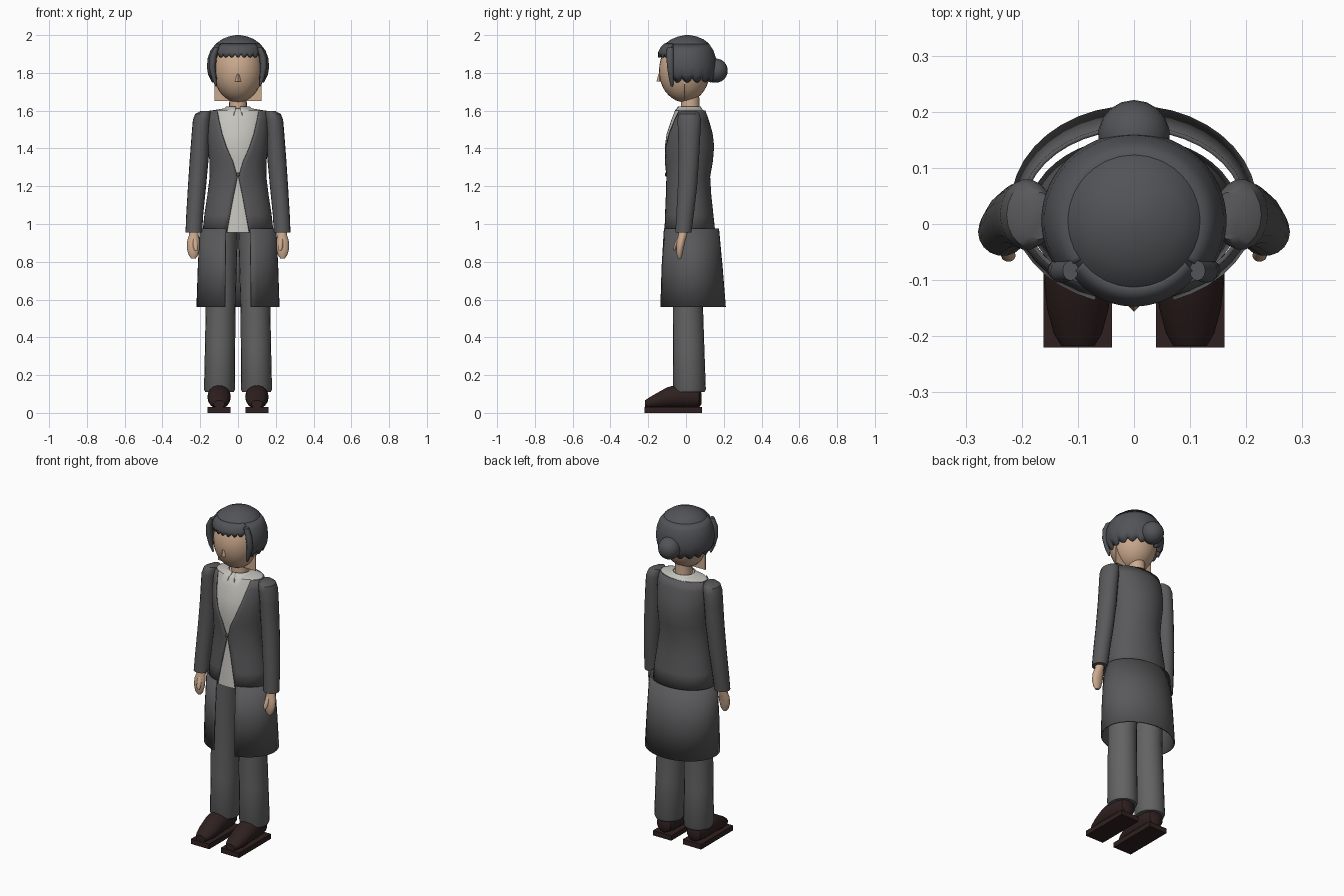
import bpy, bmesh
from math import sin, cos, pi, asin, radians
from mathutils import Matrix, Vector

if "Cube" in bpy.data.objects:
    bpy.data.objects.remove(bpy.data.objects["Cube"])


def material(name, r, g, b):
    m = bpy.data.materials.new(name)
    m.use_nodes = True
    m.diffuse_color = (r, g, b, 1)
    node = next(n for n in m.node_tree.nodes if n.type == "BSDF_PRINCIPLED")
    node.inputs["Base Color"].default_value = (r, g, b, 1)
    node.inputs["Roughness"].default_value = 0.8
    return m


SUIT = material("charcoal cloth", .10, .10, .105)
TROUSER = material("grey trousers", .125, .125, .127)
HAIR = material("slate hair", .085, .087, .095)
SKIN = material("skin", .60, .40, .27)
SHIRT = material("off white shirt", .56, .55, .51)
SHOE = material("dark brown leather", .028, .015, .014)


def finish(name, bm, mat, smooth=True, angle=40):
    bmesh.ops.recalc_face_normals(bm, faces=bm.faces)
    mesh = bpy.data.meshes.new(name)
    bm.to_mesh(mesh)
    bm.free()
    mesh.materials.append(mat)
    ob = bpy.data.objects.new(name, mesh)
    bpy.context.collection.objects.link(ob)
    bpy.ops.object.select_all(action="DESELECT")
    ob.select_set(True)
    bpy.context.view_layer.objects.active = ob
    if smooth:
        bpy.ops.object.shade_smooth_by_angle(angle=radians(angle))
    return ob


def loft(name, rows, mat, n=20, side=1, along_y=False):
    """Closed tube through elliptical rings (t, cx, cv, rx, rv)."""
    bm = bmesh.new()
    rings = []
    for t, cx, cv, rx, rv in rows:
        ring = []
        for i in range(n):
            a = 2 * pi * i / n
            x, v = side * (cx + rx * cos(a)), cv + rv * sin(a)
            ring.append(bm.verts.new((x, t, v) if along_y else (x, v, t)))
        rings.append(ring)
    for low, high in zip(rings, rings[1:]):
        for i in range(n):
            j = (i + 1) % n
            bm.faces.new((low[i], low[j], high[j], high[i]))
    bm.faces.new(rings[0])
    bm.faces.new(rings[-1])
    return finish(name, bm, mat)


def shell(name, rows, mat, start, end, n=32, scallops=0, depth=0, thick=.008):
    """Open sheet; start and end give the edge angles of each row."""
    bm = bmesh.new()
    rings = []
    for k, (z, cy, rx, ry) in enumerate(rows):
        a0, a1 = start(z, rx), end(z, rx)
        ring = []
        for i in range(n + 1):
            a = a0 + (a1 - a0) * i / n
            lift = depth * (1 - abs(sin(pi * scallops * i / n))) if k == 0 else 0
            ring.append(bm.verts.new((rx * cos(a), cy + ry * sin(a), z + lift)))
        rings.append(ring)
    for low, high in zip(rings, rings[1:]):
        for i in range(n):
            bm.faces.new((low[i], low[i + 1], high[i + 1], high[i]))
    ob = finish(name, bm, mat)
    mod = ob.modifiers.new("thickness", "SOLIDIFY")
    mod.thickness = thick
    mod.offset = -1
    return ob


def ball(name, centre, radii, mat, seg=24, rings=14):
    bm = bmesh.new()
    bmesh.ops.create_uvsphere(bm, u_segments=seg, v_segments=rings, radius=1)
    bm.transform(Matrix.Translation(centre) @ Matrix.Diagonal((*radii, 1)))
    return finish(name, bm, mat)


def box(name, centre, size, mat):
    bm = bmesh.new()
    bmesh.ops.create_cube(bm, size=1)
    bm.transform(Matrix.Translation(centre) @ Matrix.Diagonal((*size, 1)))
    return finish(name, bm, mat, False)


def interpolate(points, z):
    for (z0, v0), (z1, v1) in zip(points, points[1:]):
        if z <= z1:
            return v0 + (v1 - v0) * (z - z0) / (z1 - z0)
    return points[-1][1]


def front_gap(points):
    """Edge angles for a garment open at the front."""
    def half(z, rx):
        return asin(min(.95, interpolate(points, z) / rx))
    return (lambda z, rx: -pi / 2 + half(z, rx)), (lambda z, rx: 1.5 * pi - half(z, rx))


# Torso: z, centre y, half width, half depth
TORSO = [(.955, .017, .188, .138), (1.05, .015, .178, .13), (1.15, .013, .163, .121),
         (1.25, .012, .15, .116), (1.33, .014, .151, .128), (1.41, .015, .16, .134),
         (1.48, .016, .163, .125), (1.55, .018, .162, .103), (1.6, .019, .152, .084)]
s, e = front_gap([(.955, .06), (1.1, .034), (1.25, .003), (1.28, .004),
                  (1.4, .06), (1.5, .093), (1.6, .112)])
shell("jacket", TORSO, SUIT, s, e, n=40)
inner = [(z, 0, cy, rx - .007, ry - .007) for z, cy, rx, ry in TORSO]
loft("shirt", inner + [(1.612, 0, .02, .075, .06)], SHIRT, n=40)
ball("jacket_button", (0, -.106, 1.262), (.01, .006, .01), SUIT, 10, 6)

# Shirt collar, open in front
s, e = front_gap([(1.57, .022), (1.625, .01)])
shell("collar", [(1.575, .012, .092, .082), (1.6, .014, .082, .074), (1.622, .018, .064, .06)],
      SHIRT, s, e, n=24, thick=.006)

# Long coat skirt, hollow and open in front
s, e = front_gap([(.56, .07), (.98, .065)])
shell("coat_skirt", [(.56, .033, .22, .178), (.77, .028, .213, .166), (.975, .025, .203, .15)],
      SUIT, s, e, n=36)

for tag, side in (("left", 1), ("right", -1)):
    # Arm and hand
    loft(tag + "_sleeve",
         [(.955, .234, -.014, .044, .043), (1.05, .229, -.005, .045, .047),
          (1.2, .217, .008, .048, .052), (1.35, .205, .015, .05, .055),
          (1.48, .197, .017, .048, .06), (1.55, .191, .017, .048, .063),
          (1.582, .184, .016, .043, .058), (1.598, .17, .015, .028, .042)],
         SUIT, 18, side)
    loft(tag + "_hand",
         [(.818, .236, -.034, .012, .009), (.835, .236, -.034, .025, .015),
          (.87, .237, -.032, .034, .02), (.91, .236, -.026, .033, .023),
          (.94, .234, -.018, .026, .024), (.965, .233, -.014, .024, .024)],
         SKIN, 14, side)
    loft(tag + "_thumb",
         [(.86, .222, -.061, .008, .006), (.875, .224, -.057, .013, .01),
          (.905, .226, -.046, .013, .011), (.93, .23, -.033, .009, .01)],
         SKIN, 10, side)

    # Trouser leg
    loft(tag + "_trouser_leg",
         [(.11, .098, .018, .076, .08), (.125, .098, .018, .082, .087),
          (.35, .095, .014, .08, .083), (.56, .092, .01, .079, .08),
          (.8, .088, .01, .082, .09), (1.0, .085, .012, .085, .1)],
         TROUSER, 20, side)

    # Shoe
    box(tag + "_sole", (side * .1, -.0675, .015), (.122, .305, .03), SHOE)
    loft(tag + "_shoe_upper",
         [(-.217, .1, .047, .03, .02), (-.195, .1, .053, .043, .029),
          (-.15, .1, .065, .055, .043), (-.1, .1, .08, .061, .056),
          (-.06, .1, .085, .062, .062), (.03, .1, .085, .06, .06),
          (.07, .1, .08, .046, .05), (.082, .1, .075, .025, .03)],
         SHOE, 18, side, True)

    # Hair lock beside the face
    loft(tag + "_hair_lock",
         [(1.728, .115, -.074, .004, .006), (1.77, .127, -.078, .012, .013),
          (1.83, .137, -.082, .017, .018), (1.89, .131, -.085, .018, .02),
          (1.935, .113, -.083, .014, .018)],
         HAIR, 12, side)

# Neck, head and face
loft("neck", [(1.56, 0, .022, .05, .052), (1.7, 0, .022, .044, .048)], SKIN, 18)
ball("head", (0, -.008, 1.812), (.13, .135, .167), SKIN, 28, 18)
box("jaw_plate", (0, -.008, 1.75), (.25, .006, .2), SKIN)
bm = bmesh.new()
bmesh.ops.create_cone(bm, cap_ends=True, segments=4, radius1=.016, radius2=.006, depth=.04)
bm.transform(Matrix.Translation(Vector((0, -.14, 1.775))))
finish("nose", bm, SKIN, False)

# Hair: crown, scalloped back and sides, fringe and bun
loft("hair_crown",
     [(1.895, 0, .003, .139, .137), (1.93, 0, .004, .132, .131), (1.955, 0, .006, .116, .116),
      (1.978, 0, .007, .085, .085), (1.993, 0, .008, .048, .048), (2.0, 0, .008, .012, .012)],
     HAIR, 28)
shell("back_hair",
      [(1.748, .01, .137, .134), (1.79, .008, .158, .15), (1.83, .006, .165, .157),
       (1.88, .005, .16, .153), (1.92, .005, .145, .14), (1.953, .005, .119, .118)],
      HAIR, lambda z, r: radians(-36), lambda z, r: radians(216),
      n=66, scallops=11, depth=.022, thick=.02)
shell("fringe",
      [(1.882, -.006, .135, .141), (1.91, -.004, .139, .143), (1.935, 0, .132, .135),
       (1.955, .004, .118, .121)],
      HAIR, lambda z, r: radians(-142), lambda z, r: radians(-38),
      n=42, scallops=7, depth=.018, thick=.014)
ball("hair_bun", (0, .158, 1.812), (.064, .063, .064), HAIR, 18, 12)
